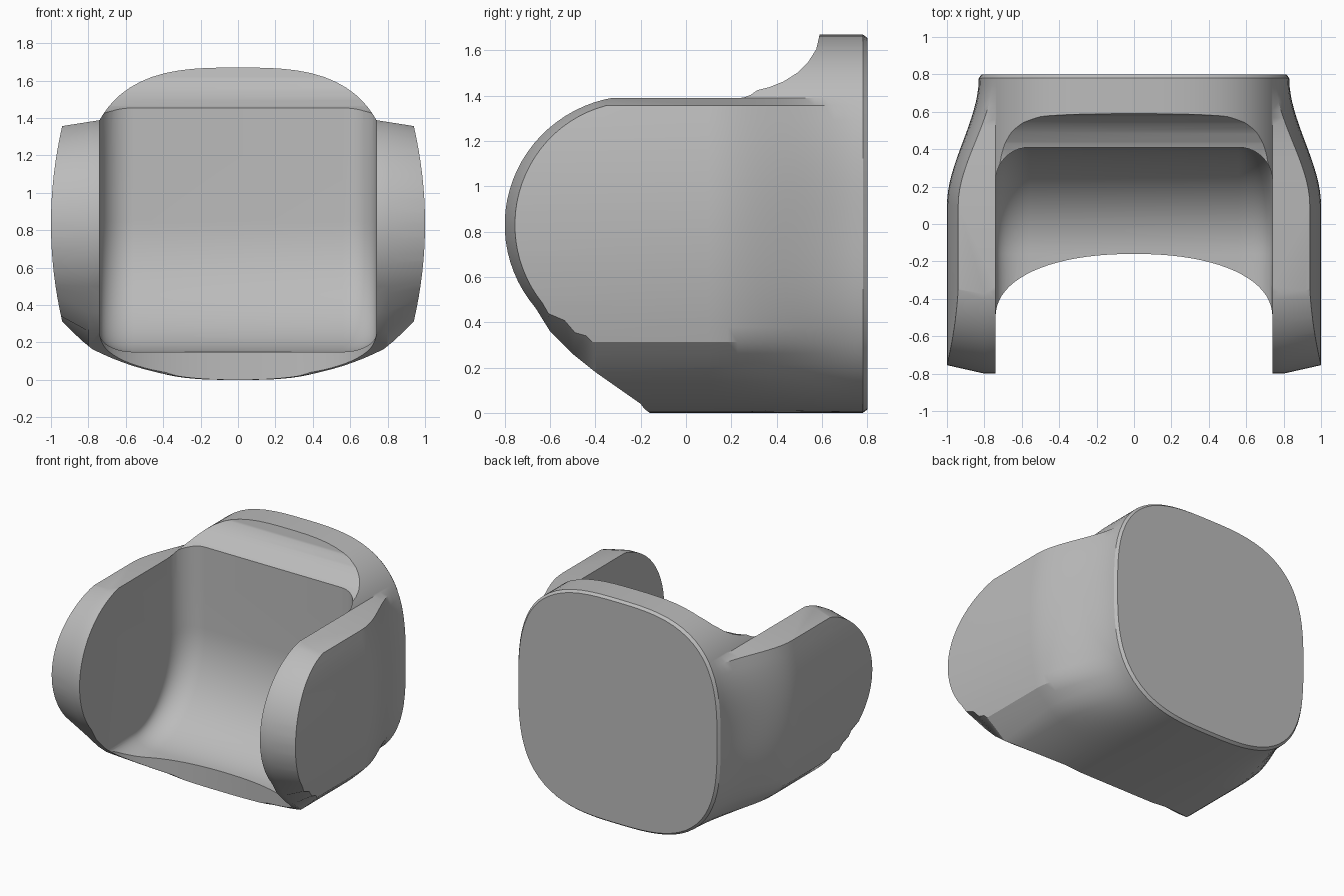
import bpy, bmesh, math

if "Cube" in bpy.data.objects:
    bpy.data.objects.remove(bpy.data.objects["Cube"], do_unlink=True)

grey = bpy.data.materials.new("plain grey")
COLOUR = (0.5, 0.5, 0.5, 1)
grey.diffuse_color = COLOUR
grey.use_nodes = True
grey.node_tree.nodes["Principled BSDF"].inputs["Base Color"].default_value = COLOUR


def loft(name, rings):
    """Closed solid skinned through rings of equal length."""
    bm = bmesh.new()
    loops = [[bm.verts.new(p) for p in ring] for ring in rings]
    n = len(loops[0])
    for a, b in zip(loops, loops[1:]):
        for i in range(n):
            j = (i + 1) % n
            bm.faces.new((a[i], a[j], b[j], b[i]))
    bm.faces.new(loops[0])
    bm.faces.new(loops[-1])
    bmesh.ops.recalc_face_normals(bm, faces=bm.faces)
    mesh = bpy.data.meshes.new(name)
    bm.to_mesh(mesh)
    bm.free()
    mesh.materials.append(grey)
    ob = bpy.data.objects.new(name, mesh)
    bpy.context.collection.objects.link(ob)
    return ob


def boolean(target, cutter, operation):
    mod = target.modifiers.new(cutter.name, "BOOLEAN")
    mod.object, mod.operation, mod.solver = cutter, operation, "EXACT"
    bpy.context.view_layer.objects.active = target
    bpy.ops.object.modifier_apply(modifier=mod.name)
    bpy.data.objects.remove(cutter, do_unlink=True)


def lerp(a, b, t):
    return tuple(p + (q - p) * t for p, q in zip(a, b))


# Body cross-section: rounded back outline, flaring into side ears at the front
W, H, N = 0.83, 0.835, 3.0


def rise(x):
    return H * max(0, 1 - (x / W) ** N) ** (1 / N)


def spread(z):
    return W * max(0, 1 - (abs(z - H) / H) ** N) ** (1 / N)


front_half, back_half = [], []
for i in range(15):                                   # top
    x = 0.74 * math.sin(math.pi / 2 * i / 14)
    front_half.append((x, H + rise(x)))
    back_half.append((x, H + rise(x)))
for i in range(17):                                   # side
    z = 1.357 - 1.044 * i / 16
    front_half.append((1 - 0.06 * ((z - H) / 0.522) ** 2, z))
    back_half.append((spread(z), z))
for fx, fz, bx in ((0.89, 0.262, 0.73), (0.83, 0.206, 0.70)):   # lower flare
    front_half.append((fx, fz))
    back_half.append((bx, H - rise(bx)))
for i in range(14, -1, -1):                           # underside
    s = i / 14
    front_half.append((0.78 * s, 0.165 * s ** 2.4))
    back_half.append((0.66 * s, H - rise(0.66 * s)))


def section(y, flare, scale=1.0):
    half = [lerp(b, f, flare) for b, f in zip(back_half, front_half)]
    full = half + [(-x, z) for x, z in half[-2:0:-1]]
    return [(x * scale, y, H + (z - H) * scale) for x, z in full]


rings = [section(-0.9, 1), section(0.1, 1)]
for i in range(1, 17):
    t = i / 16
    rings.append(section(0.1 + 0.68 * t, 1 - t * t * (3 - 2 * t)))
rings.append(section(0.8, 0, 0.982))
body = loft("socket_body", rings)

# Side profile: round arm fronts and the concave rise to the back rim
upper = [(0.15, 1.40), (0.23, 1.407), (0.30, 1.42), (0.37, 1.438), (0.43, 1.462),
         (0.49, 1.50), (0.54, 1.55), (0.575, 1.605), (0.592, 1.68), (0.6, 1.9),
         (1.2, 1.9), (1.2, -0.3), (-0.05, -0.3)]
lower_in = [(-0.10, -0.1), (-0.20, 0.04), (-0.40, 0.18), (-0.50, 0.26), (-0.60, 0.36)]
lower_out = [(0.0, -0.1), (-0.15, 0.25), (-0.28, 0.345), (-0.42, 0.37), (-0.52, 0.42)]


def arc(ry, rz):
    angles = [math.radians(220 - 130 * i / 28) for i in range(29)]
    return [(-0.22 + ry * math.cos(a), 0.83 + rz * math.sin(a)) for a in angles]


inner = upper + lower_in + arc(0.58, 0.57)
outer = upper + lower_out + arc(0.535, 0.53)
rings = []
for x, t in ((-1.1, 1.5), (-0.8, 0), (0.8, 0), (1.1, 1.5)):
    rings.append([(x, *lerp(a, b, t)) for a, b in zip(inner, outer)])
boolean(body, loft("side_profile_cutter", rings), "INTERSECT")

# Hollow seat: upright back wall curving down into the floor, filleted at the sides
path = [((0.41, 2.0), (-1, 0)), ((0.41, 1.2), (-1, 0))]
for i in range(25):
    a = math.pi / 2 * i / 24
    nx, nz = -math.cos(a) / 0.57, math.sin(a) / 0.70
    size = math.hypot(nx, nz)
    path.append(((-0.16 + 0.57 * math.cos(a), 0.85 - 0.70 * math.sin(a)),
                 (nx / size, nz / size)))
path.append(((-1.2, 0.15), (0, 1)))
INNER_X, FILLET = 0.74, 0.18
stations = [(INNER_X - FILLET + FILLET * math.sin(a), 1 - math.cos(a))
            for a in (math.pi / 2 * i / 10 for i in range(11))]
stations = [(-x, d) for x, d in reversed(stations)] + stations
rings = []
for x, d in stations:
    ring = []
    for (y, z), (ny, nz) in path:
        r = d * (FILLET - 0.08 * nz)
        ring.append((x, y + ny * r, z + nz * r))
    rings.append(ring + [(x, -1.2, 2.0)])
boolean(body, loft("seat_cutter", rings), "DIFFERENCE")

# Curved front edge of the floor between the arms
outline = [(-INNER_X, -1.5)]
for i in range(41):
    a = math.pi * i / 40
    c, s = math.cos(a), math.sin(a)
    k = 2 / 2.2
    outline.append((-INNER_X * math.copysign(abs(c) ** k, c), -0.5 + 0.34 * abs(s) ** k))
outline.append((INNER_X, -1.5))
rings = [[(x, y, z) for x, y in outline] for z in (-0.5, 2.2)]
boolean(body, loft("front_edge_cutter", rings), "DIFFERENCE")

# Smooth shading with crisp rims
bpy.ops.object.select_all(action="DESELECT")
body.select_set(True)
bpy.context.view_layer.objects.active = body
bpy.ops.object.shade_smooth_by_angle(angle=math.radians(30))
